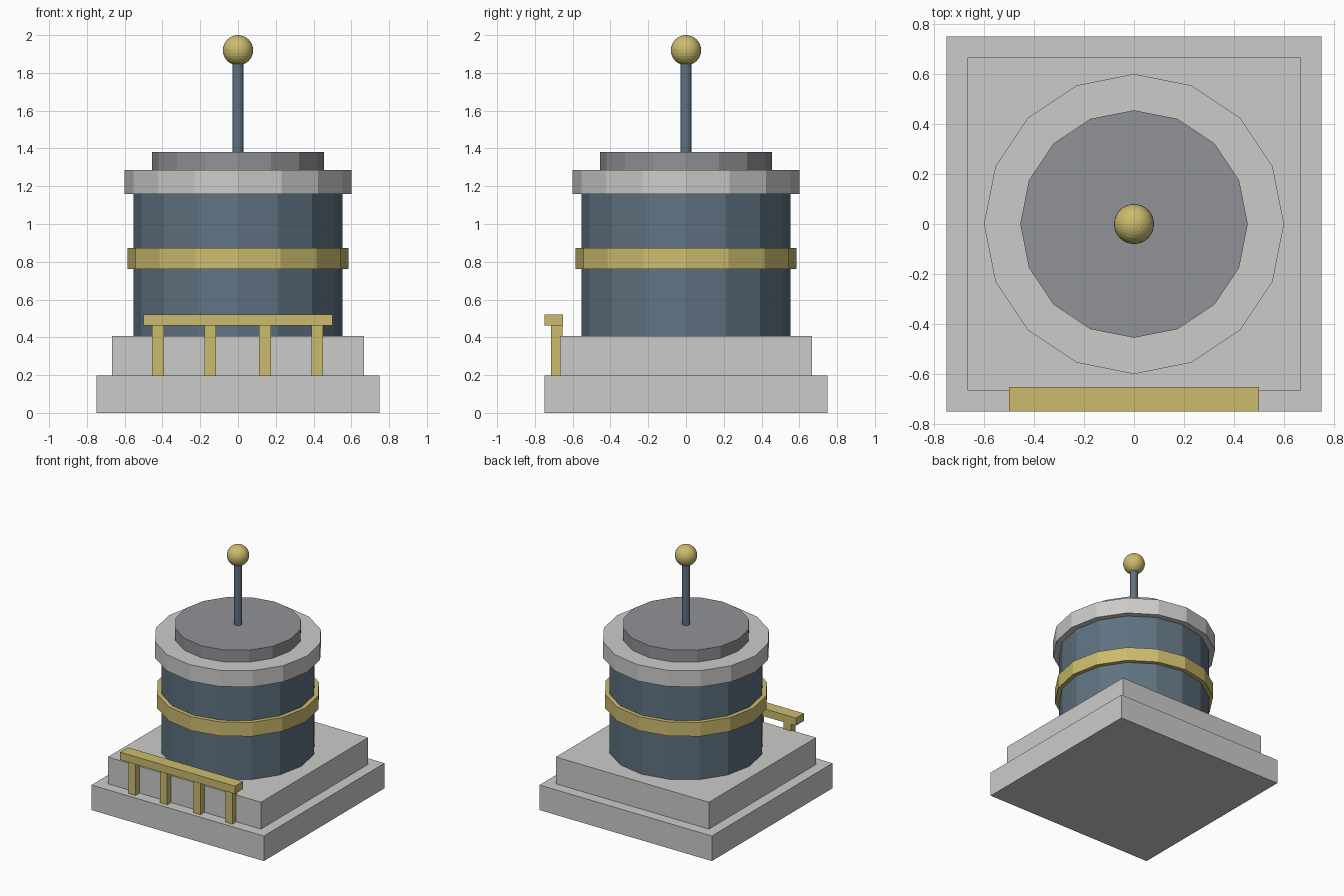
import bpy

cube = bpy.data.objects.get("Cube")
if cube:
    bpy.data.objects.remove(cube, do_unlink=True)


def material(name, rgb):
    m = bpy.data.materials.new(name)
    m.use_nodes = True
    m.diffuse_color = (*rgb, 1)
    m.node_tree.nodes["Principled BSDF"].inputs["Base Color"].default_value = (*rgb, 1)
    return m


stone = material("pale stone", (0.60, 0.60, 0.585))
slate = material("slate blue", (0.115, 0.17, 0.22))
roof_grey = material("roof grey", (0.285, 0.29, 0.31))
brass = material("brass", (0.60, 0.50, 0.155))


def finish(name, mat):
    ob = bpy.context.object
    ob.name = name
    ob.data.materials.append(mat)
    return ob


def box(name, mat, x, y, z):
    """Box spanning the (low, high) pair on each axis."""
    spans = (x, y, z)
    bpy.ops.mesh.primitive_cube_add(size=1, location=[(a + b) / 2 for a, b in spans])
    ob = finish(name, mat)
    ob.scale = [b - a for a, b in spans]
    bpy.ops.object.transform_apply(location=False, rotation=False, scale=True)
    return ob


def drum(name, mat, radius, low, high, sides=16):
    bpy.ops.mesh.primitive_cylinder_add(vertices=sides, radius=radius, depth=high - low,
                                        location=(0, 0, (low + high) / 2))
    return finish(name, mat)


# Stepped square plinth
for name, half, low, high in (("lower_step", 0.75, 0, 0.197), ("upper_step", 0.666, 0.197, 0.408)):
    box(name, stone, (-half, half), (-half, half), (low, high))

# Round tower with band, cornice and roof
drum("tower_body", slate, 0.554, 0.408, 1.158)
drum("brass_band", brass, 0.586, 0.763, 0.873)
drum("cornice", stone, 0.6, 1.158, 1.286)
drum("roof_disc", roof_grey, 0.455, 1.286, 1.38)

# Mast and ball finial
drum("mast", slate, 0.03, 1.38, 1.88)
bpy.ops.mesh.primitive_uv_sphere_add(segments=32, ring_count=16, radius=0.08, location=(0, 0, 1.92))
finish("ball_finial", brass)

# Front railing
box("handrail", brass, (-0.5, 0.5), (-0.75, -0.652), (0.462, 0.522))
for i, x in enumerate((-0.423, -0.147, 0.143, 0.42)):
    box(f"rail_post_{i + 1}", brass, (x - 0.031, x + 0.031), (-0.714, -0.655), (0.197, 0.462))
